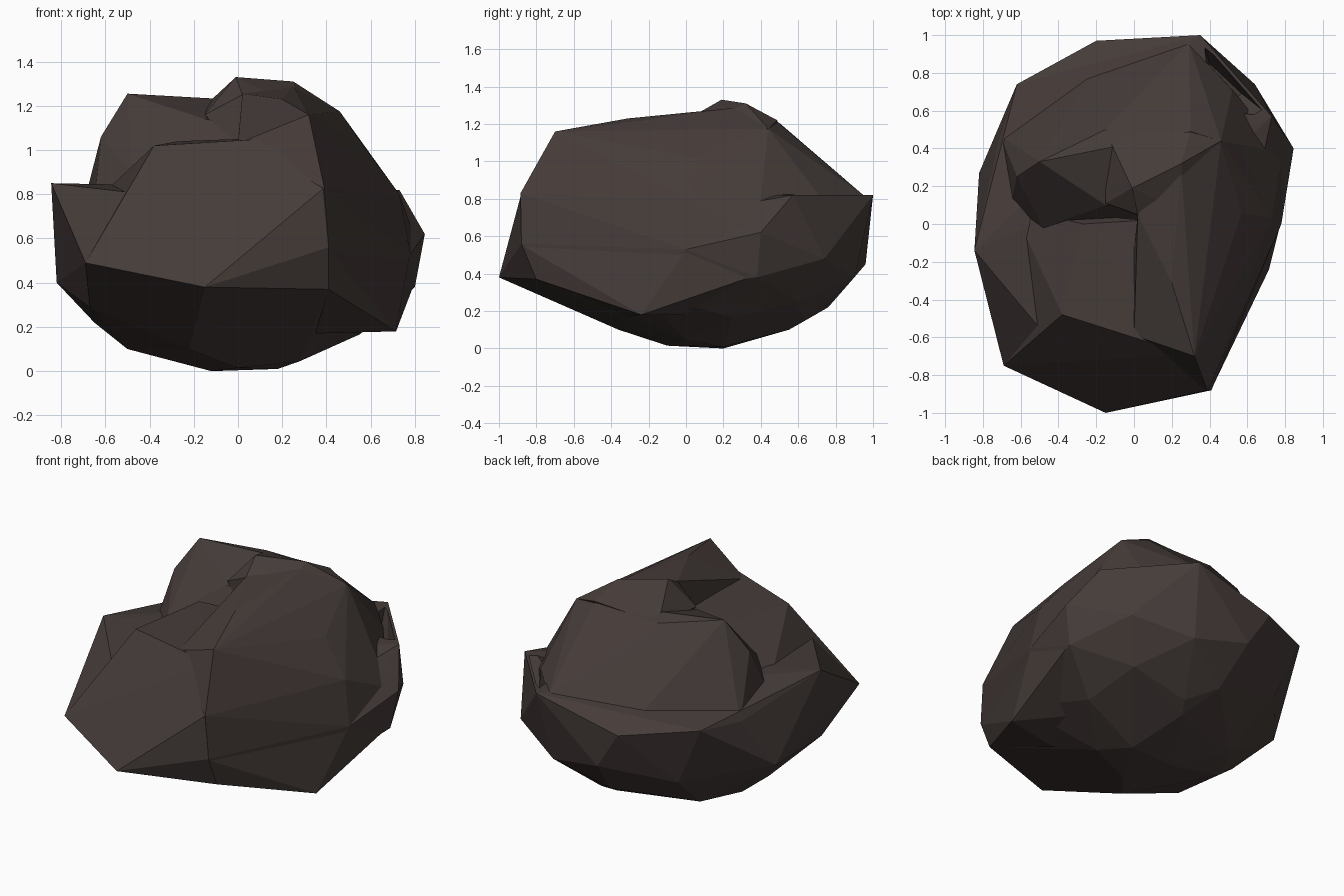
import bpy, bmesh

mat = bpy.data.materials.new("dark_stone")
mat.diffuse_color = (0.06, 0.045, 0.041, 1)


def hull(name, pts):
    """Faceted convex chunk of stone around a few corner points."""
    bm = bmesh.new()
    for p in pts:
        bm.verts.new(p)
    bmesh.ops.convex_hull(bm, input=bm.verts[:])
    loose = [v for v in bm.verts if not v.link_faces]
    bmesh.ops.delete(bm, geom=loose, context='VERTS')
    bmesh.ops.recalc_face_normals(bm, faces=bm.faces[:])
    me = bpy.data.meshes.new(name)
    bm.to_mesh(me)
    bm.free()
    ob = bpy.data.objects.new(name, me)
    bpy.context.collection.objects.link(ob)
    me.materials.append(mat)
    return ob


# lower bowl with the jutting ledges
rock = hull("rock", [
    (-.845, -.14, .85), (-.69, -.75, .49), (-.50, -.55, .81), (-.15, -1, .38),
    (.41, -.88, .56), (.66, -.24, .30), (.78, 0, .53), (.845, .40, .62),
    (.73, .57, .82), (.35, 1, .82), (-.20, .97, .685), (-.62, .74, .74),
    (-.71, .47, .72), (-.82, .27, .40), (.41, -.80, .37), (-.67, -.40, .29),
    (.80, .38, .38), (.64, .74, .48), (.30, .90, .38), (-.05, .96, .45),
    (-.45, .72, .36), (-.65, .10, .22), (-.50, .15, .10), (-.38, .40, .10),
    (-.12, .20, 0), (.18, .20, .01), (0, -.10, .015), (-.22, -.36, .10),
    (.28, 0, .045), (.55, .25, .166), (.10, .55, .10), (.50, .60, .25),
    (.15, .63, .145), (0, .76, .22), (0, -.73, .29)])

# groove behind the right rear lip
groove = hull("groove_cutter", [
    (.72, .57, .90), (.36, .98, .90), (.40, .60, .90), (.57, .69, .62),
    (.40, .85, .68), (.45, .60, .65)])
groove.hide_render = True

# pointed corner low on the right
corner = hull("low_corner", [
    (.715, -.24, .18), (.35, -.30, .17), (.50, .02, .18), (.41, -.80, .37),
    (.41, -.875, .55), (.775, 0, .52), (.795, .37, .39), (.40, -.20, .50)])

# back dome with the left peak
back = hull("back_dome", [
    (-.71, .47, .71), (-.65, .10, .76), (-.62, .25, 1.06), (-.50, .33, 1.255),
    (-.15, .50, 1.205), (.30, .49, 1.21), (.46, .44, 1.175), (.57, .06, 1.01),
    (.73, .03, .80), (.79, .38, .63), (.52, .71, .82), (.29, .96, .81),
    (-.24, .78, .77), (.12, .70, 1.01), (-.48, -.02, .90), (-.37, .27, 1.17),
    (-.15, .10, 1.14), (-.40, .10, .50), (.70, .05, .50), (.20, .80, .50),
    (.54, .69, .58), (-.50, .45, .50)])

# ridge at the summit
summit = hull("summit", [
    (-.01, .19, 1.33), (.25, .32, 1.31), (.46, .44, 1.175), (.30, .488, 1.22),
    (-.15, .49, 1.20), (-.15, .11, 1.16), (.02, .05, 1.25),
    (.0, .05, 1.0), (.28, .05, 1.19), (.10, .30, .8), (.40, .20, .8)])

# right block
right = hull("right_block", [
    (.02, .05, 1.255), (.25, .30, 1.29), (.46, .43, 1.175), (.57, .06, 1.015),
    (.73, .03, .80), (.78, 0, .53), (.79, .38, .635), (.39, -.885, .83),
    (.41, -.88, .56), (.32, -.70, 1.16), (.41, -.43, 1.08), (.10, -.17, 1.22),
    (.20, -.31, 1.23), (.28, -.64, 1.14), (.0, -.59, 1.03), (0, -.13, 1.04),
    (.08, -.10, .60), (.30, -.60, .50), (.20, .30, .50), (.50, -.10, .40)])

# front wedge and left shoulder
front = hull("front_wedge", [
    (-.69, -.75, .49), (-.50, -.55, .81), (-.38, -.48, 1.02), (-.02, -.59, 1.04),
    (.28, -.69, 1.06), (.39, -.88, .83), (.41, -.88, .56), (-.15, -1, .38),
    (-.27, 0, 1.04), (.05, .02, 1.05), (-.48, -.02, .89), (-.645, .09, .77),
    (-.30, -.10, .40), (.30, -.30, .40)])

# cut the groove, then fuse the chunks into one stone
chunks = (groove, corner, back, right, summit, front)
for chunk in chunks:
    m = rock.modifiers.new("fuse", 'BOOLEAN')
    m.operation = 'DIFFERENCE' if chunk is groove else 'UNION'
    m.solver = 'EXACT'
    m.object = chunk
dg = bpy.context.evaluated_depsgraph_get()
fused = bpy.data.meshes.new_from_object(rock.evaluated_get(dg))
rock.modifiers.clear()
rock.data = fused
for chunk in chunks:
    bpy.data.objects.remove(chunk)
for p in rock.data.polygons:
    p.use_smooth = False
